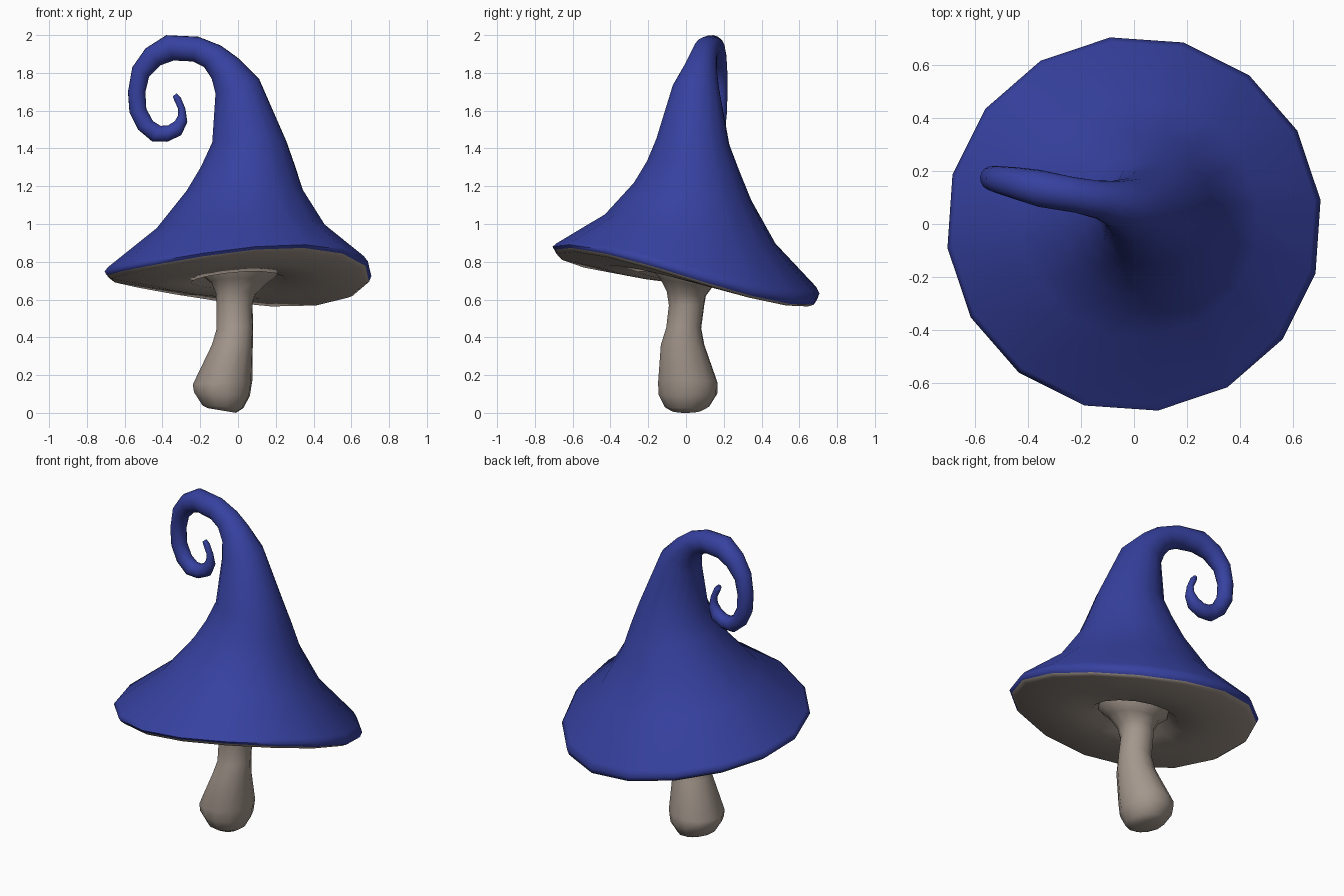
import bpy, bmesh, math
from mathutils import Vector


def material(name, rgb):
    m = bpy.data.materials.new(name)
    m.diffuse_color = (*rgb, 1)
    return m


BLUE = material("deep_blue", (0.037, 0.053, 0.35))
GREY = material("warm_grey", (0.37, 0.31, 0.265))


def loft(name, rings, sides, phase, mats, first_blue=0):
    """Skin rings given as (right x, z, left x, z, centre y, y radius, y slope).
    Sloped rings also get a slight saddle twist, so the brim is wavy."""
    bm = bmesh.new()
    loops = []
    for x1, z1, x0, z0, cy, ry, slope in rings:
        c = Vector(((x1 + x0) / 2, cy, (z1 + z0) / 2))
        u = Vector(((x1 - x0) / 2, 0, (z1 - z0) / 2))
        ry = ry or u.length
        v = Vector((0, ry, ry * slope))
        loop = []
        for i in range(sides):
            a = phase + math.tau * i / sides
            p = c + u * math.cos(a) + v * math.sin(a)
            p.z += 0.9 * slope * p.x * p.y
            loop.append(bm.verts.new(p))
        loops.append(loop)
    for k, (a, b) in enumerate(zip(loops, loops[1:])):
        for i in range(sides):
            j = (i + 1) % sides
            f = bm.faces.new((a[i], a[j], b[j], b[i]))
            f.material_index = 0 if k >= first_blue else 1
    bm.faces.new(loops[-1])
    bm.faces.new(loops[0][::-1]).material_index = 1 if first_blue else 0
    bmesh.ops.recalc_face_normals(bm, faces=bm.faces)
    mesh = bpy.data.meshes.new(name)
    bm.to_mesh(mesh)
    bm.free()
    for m in mats:
        mesh.materials.append(m)
    ob = bpy.data.objects.new(name, mesh)
    bpy.context.collection.objects.link(ob)
    bpy.ops.object.select_all(action='DESELECT')
    ob.select_set(True)
    bpy.context.view_layer.objects.active = ob
    bpy.ops.object.shade_smooth_by_angle(angle=math.radians(75))
    return ob


# Cap: grey underside with a recess round the stem, rolled blue rim, tilted cone
cone = [
    (0.20, 0.75, -0.20, 0.75, 0, 0, -0.185),
    (0.25, 0.708, -0.25, 0.69, 0, 0, -0.185),
    (0.44, 0.70, -0.44, 0.68, 0, 0, -0.19),
    (0.675, 0.708, -0.675, 0.705, -0.005, 0, -0.19),
    (0.70, 0.722, -0.70, 0.722, 0, 0, -0.19),
    (0.712, 0.75, -0.712, 0.742, 0, 0, -0.175),
    (0.69, 0.782, -0.695, 0.765, 0.003, 0, -0.168),
    (0.475, 0.97, -0.435, 0.97, 0.022, 0, -0.168),
    (0.352, 1.17, -0.275, 1.17, 0.035, 0, -0.145),
    (0.305, 1.31, -0.198, 1.30, 0.038, 0.247, -0.1),
    (0.258, 1.44, -0.138, 1.43, 0.036, 0.195, -0.07),
]
# Curled tip: outer and inner edge of each section, with its depth
curl = [(0.112, 1.77, -0.12, 1.69, 0.052, 0), (0.0, 1.88, -0.14, 1.77, 0.075, 0),
        (-0.09, 1.945, -0.18, 1.83, 0.092, 0), (-0.21, 1.992, -0.24, 1.86, 0.11, 0),
        (-0.38, 2.0, -0.34, 1.865, 0.135, 0), (-0.49, 1.93, -0.41, 1.84, 0.155, 0),
        (-0.56, 1.83, -0.47, 1.78, 0.168, 0), (-0.583, 1.7, -0.49, 1.7, 0.173, 0),
        (-0.575, 1.59, -0.485, 1.61, 0.172, 0), (-0.53, 1.5, -0.45, 1.545, 0.165, 0),
        (-0.455, 1.437, -0.41, 1.52, 0.158, 0), (-0.375, 1.435, -0.37, 1.522, 0.152, 0),
        (-0.3, 1.47, -0.335, 1.545, 0.148, 0), (-0.268, 1.54, -0.317, 1.575, 0.146, 0),
        (-0.278, 1.61, -0.317, 1.61, 0.145, 0), (-0.303, 1.67, -0.338, 1.655, 0.145, 0),
        (-0.325, 1.693, -0.345, 1.675, 0.145, 0)]
loft("cap", cone + [(*c, 0) for c in curl], 16, math.radians(7.3), [BLUE, GREY], first_blue=4)

# Stem: bulbous leaning foot, slim neck, flare that follows the cap's tilt
loft("stem", [
    (-0.01, 0.0, -0.16, 0.025, 0.0, 0.08, 0),
    (0.03, 0.025, -0.19, 0.04, 0.005, 0.12, 0),
    (0.065, 0.09, -0.235, 0.11, 0.01, 0.158, 0),
    (0.078, 0.17, -0.242, 0.15, 0.01, 0.16, 0),
    (0.08, 0.36, -0.14, 0.36, -0.018, 0.117, 0),
    (0.082, 0.46, -0.116, 0.44, -0.012, 0.094, 0),
    (0.078, 0.57, -0.116, 0.57, 0.003, 0.095, 0),
    (0.095, 0.63, -0.118, 0.63, 0.002, 0.105, -0.1),
    (0.15, 0.685, -0.145, 0.69, 0, 0.14, -0.185),
    (0.21, 0.735, -0.2, 0.735, 0, 0.2, -0.185),
    (0.215, 0.755, -0.205, 0.755, 0, 0.205, -0.185),
], 12, math.radians(10), [GREY])
